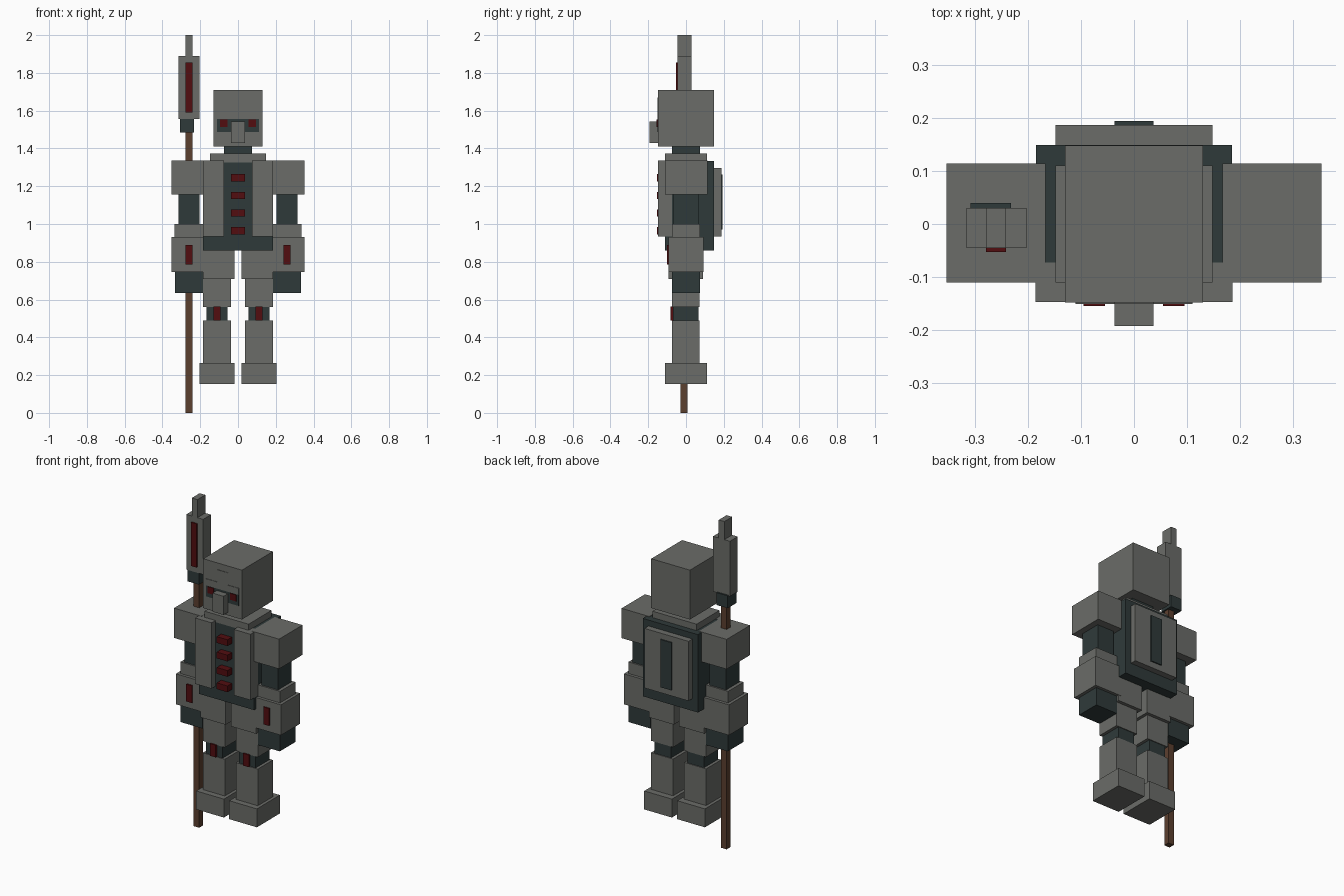
import bpy
from mathutils import Vector


def material(name, rgb):
    m = bpy.data.materials.new(name)
    m.diffuse_color = (*rgb, 1)
    return m


STONE = material("stone_grey", (0.145, 0.15, 0.138))
DARK = material("dark_slate", (0.028, 0.042, 0.042))
RED = material("deep_red", (0.085, 0.004, 0.005))
WOOD = material("brown_wood", (0.105, 0.05, 0.028))


def box(name, x, y, z, mat):
    """Axis-aligned box from (low, high) ranges."""
    lo, hi = Vector((x[0], y[0], z[0])), Vector((x[1], y[1], z[1]))
    verts = [(a, b, c) for a in (lo.x, hi.x) for b in (lo.y, hi.y) for c in (lo.z, hi.z)]
    faces = [(0, 1, 3, 2), (4, 6, 7, 5), (0, 4, 5, 1), (2, 3, 7, 6), (0, 2, 6, 4), (1, 5, 7, 3)]
    mesh = bpy.data.meshes.new(name)
    mesh.from_pydata(verts, [], faces)
    mesh.materials.append(mat)
    obj = bpy.data.objects.new(name, mesh)
    bpy.context.collection.objects.link(obj)
    return obj


def pair(name, x, y, z, mat):
    """Same box on both sides of the body."""
    box("left_" + name, x, y, z, mat)
    box("right_" + name, (-x[1], -x[0]), y, z, mat)


# Head and face
box("head", (-0.13, 0.13), (-0.148, 0.148), (1.41, 1.71), STONE)
box("visor", (-0.11, 0.11), (-0.151, -0.14), (1.488, 1.555), DARK)
box("brow", (-0.11, 0.11), (-0.151, -0.14), (1.555, 1.595), STONE)
box("crest", (-0.037, 0.037), (-0.151, -0.14), (1.595, 1.67), STONE)
box("nose", (-0.037, 0.037), (-0.192, -0.14), (1.43, 1.543), STONE)
pair("eye", (0.055, 0.095), (-0.155, -0.145), (1.513, 1.552), RED)
box("neck", (-0.075, 0.075), (-0.075, 0.073), (1.36, 1.42), DARK)
box("collar", (-0.148, 0.148), (-0.11, 0.11), (1.325, 1.372), STONE)

# Torso with chest plates, buttons and back plate
box("torso", (-0.185, 0.185), (-0.11, 0.149), (0.86, 1.333), DARK)
pair("chest_plate", (0.075, 0.186), (-0.147, -0.073), (0.935, 1.335), STONE)
for i in range(4):
    z = 0.945 + i * 0.0935
    box(f"chest_button_{i + 1}", (-0.036, 0.036), (-0.153, -0.1), (z, z + 0.038), RED)
box("back_plate", (-0.148, 0.148), (0.14, 0.187), (0.935, 1.297), STONE)
box("back_strip", (-0.037, 0.037), (0.18, 0.194), (0.972, 1.262), DARK)

# Arms
pair("shoulder", (0.167, 0.353), (-0.11, 0.114), (1.155, 1.336), STONE)
pair("upper_arm", (0.203, 0.315), (-0.065, 0.065), (0.99, 1.16), DARK)
pair("elbow", (0.186, 0.335), (-0.074, 0.074), (0.925, 1.0), STONE)
pair("gauntlet", (0.167, 0.353), (-0.092, 0.092), (0.745, 0.93), STONE)
pair("gauntlet_strip", (0.24, 0.278), (-0.1, -0.088), (0.785, 0.89), RED)
pair("hand", (0.186, 0.333), (-0.074, 0.074), (0.635, 0.75), DARK)

# Legs
pair("hip", (0.018, 0.186), (-0.093, 0.091), (0.71, 0.862), STONE)
pair("thigh", (0.037, 0.185), (-0.074, 0.071), (0.56, 0.712), STONE)
pair("knee", (0.055, 0.167), (-0.07, 0.066), (0.48, 0.57), DARK)
pair("knee_strip", (0.092, 0.131), (-0.083, -0.06), (0.488, 0.562), RED)
pair("shin", (0.037, 0.185), (-0.074, 0.071), (0.26, 0.488), STONE)
pair("foot", (0.018, 0.204), (-0.11, 0.11), (0.153, 0.265), STONE)

# Spear held on one side
box("spear_pole", (-0.279, -0.241), (-0.028, 0.008), (0, 1.5), WOOD)
box("spear_collar", (-0.308, -0.232), (-0.043, 0.04), (1.485, 1.56), DARK)
box("spear_blade", (-0.316, -0.203), (-0.045, 0.03), (1.555, 1.89), STONE)
box("spear_tip", (-0.279, -0.241), (-0.045, 0.03), (1.88, 2.0), STONE)
box("spear_strip", (-0.279, -0.241), (-0.053, -0.04), (1.59, 1.855), RED)
